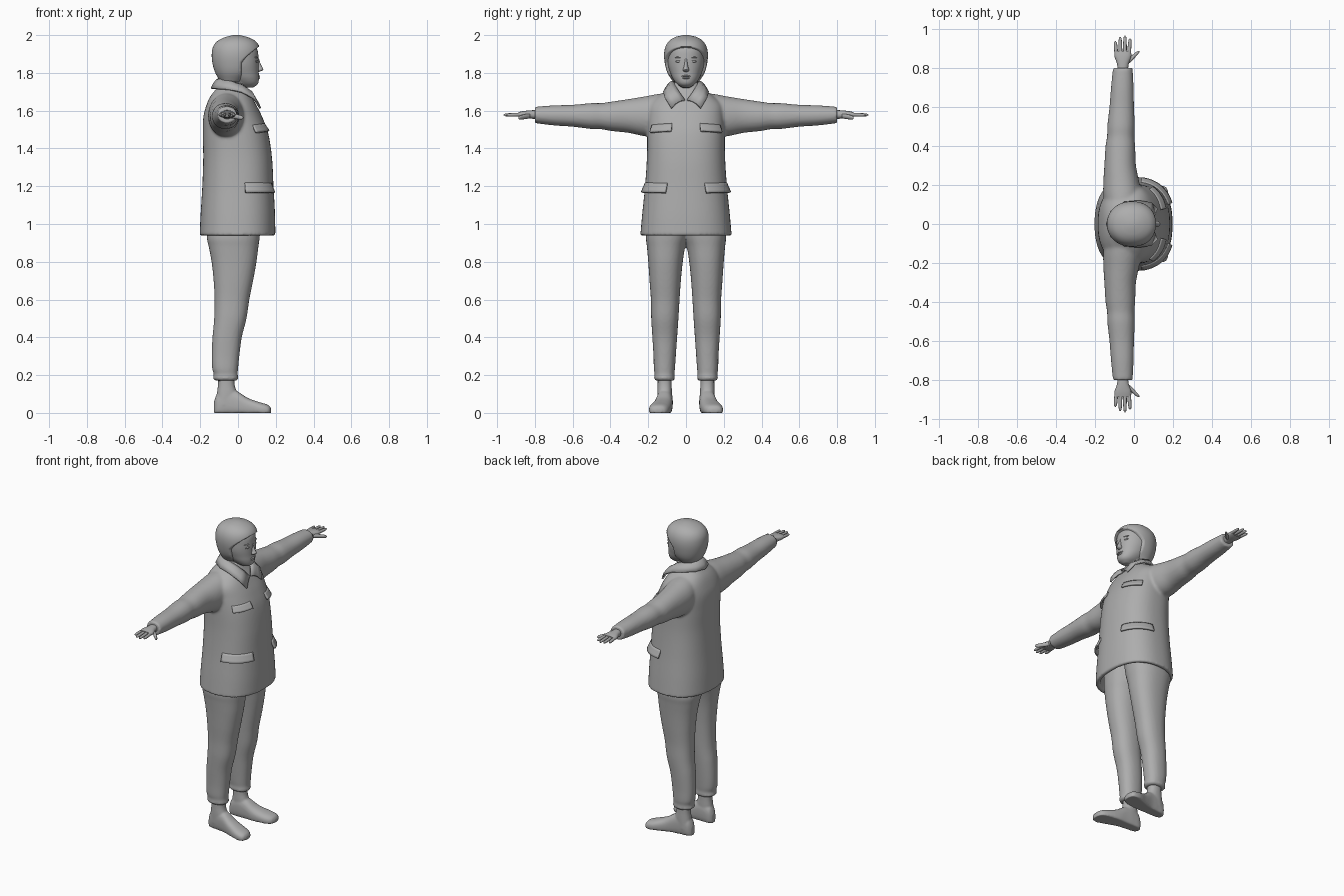
import bpy, bmesh, math
from mathutils import Vector

if "Cube" in bpy.data.objects:
    bpy.data.objects.remove(bpy.data.objects["Cube"])

grey = bpy.data.materials.new("plain grey")
grey.diffuse_color = (0.42, 0.42, 0.42, 1)
grey.use_nodes = True
grey.node_tree.nodes["Principled BSDF"].inputs["Base Color"].default_value = grey.diffuse_color
ORDER = {"x": (1, 2, 0), "y": (0, 2, 1), "z": (0, 1, 2)}   # ring axes a, b, then length


def sample(rows, t):
    """Smoothly interpolate rows of (t, a0, a1, b0, b1)."""
    i = 0
    while i < len(rows) - 2 and t > rows[i + 1][0]:
        i += 1

    def slope(k, c):
        lo, hi = max(k - 1, 0), min(k + 1, len(rows) - 1)
        return (rows[hi][c] - rows[lo][c]) / (rows[hi][0] - rows[lo][0])
    h = rows[i + 1][0] - rows[i][0]
    s = (t - rows[i][0]) / h
    return (t,) + tuple(
        (2*s**3 - 3*s**2 + 1) * rows[i][c] + (s**3 - 2*s**2 + s) * h * slope(i, c)
        + (3*s**2 - 2*s**3) * rows[i + 1][c] + (s**3 - s**2) * h * slope(i + 1, c)
        for c in range(1, 5))


def dense(rows, n):
    return [sample(rows, rows[0][0] + (rows[-1][0] - rows[0][0]) * k / n) for k in range(n + 1)]


def ring_point(row, ang, axis="z", power=2.3, grow=0):
    t, a0, a1, b0, b1 = row
    c, s = math.cos(ang), math.sin(ang)
    p = Vector((0, 0, 0))
    ia, ib, it = ORDER[axis]
    p[ia] = (a0 + a1) / 2 + ((a1 - a0) / 2 + grow) * math.copysign(abs(c) ** (2 / power), c)
    p[ib] = (b0 + b1) / 2 + ((b1 - b0) / 2 + grow) * math.copysign(abs(s) ** (2 / power), s)
    p[it] = t
    return p


def loft(bm, rows, axis="z", n=32, power=2.3, side=1):
    rings = []
    for row in rows:
        ring = []
        for k in range(n):
            p = ring_point(row, 2 * math.pi * k / n, axis, power)
            ring.append(bm.verts.new((p.x, p.y * side, p.z)))
        rings.append(ring)
    for r, q in zip(rings, rings[1:]):
        for k in range(n):
            j = (k + 1) % n
            bm.faces.new((r[k], r[j], q[j], q[k]))
    bm.faces.new(rings[0])
    bm.faces.new(rings[-1])


def finish(name, bm, mirror=False, solid=0, voxel=0, smooth=0, angle=50):
    bmesh.ops.recalc_face_normals(bm, faces=bm.faces[:])
    me = bpy.data.meshes.new(name)
    bm.to_mesh(me)
    bm.free()
    me.materials.append(grey)
    me.shade_smooth()
    me.set_sharp_from_angle(angle=math.radians(angle))
    ob = bpy.data.objects.new(name, me)
    bpy.context.collection.objects.link(ob)
    if mirror:
        m = ob.modifiers.new("mirror", "MIRROR")
        m.use_axis = (False, True, False)
    if solid:
        m = ob.modifiers.new("thickness", "SOLIDIFY")
        m.thickness, m.offset = solid, 0
    if voxel:
        m = ob.modifiers.new("blend", "REMESH")
        m.mode, m.voxel_size, m.use_smooth_shade = "VOXEL", voxel, True
        m = ob.modifiers.new("soften", "SMOOTH")
        m.factor, m.iterations = 0.5, smooth
    return ob


def sym(*rows):
    return [(z, x0, x1, -h, h) for z, x0, x1, h in rows]


# jacket: body with hollow hem, blended into both sleeves
torso = sym((.938, -.203, .198, .242), (1.05, -.198, .196, .232), (1.2, -.189, .188, .217),
            (1.35, -.184, .18, .207), (1.48, -.186, .16, .205), (1.57, -.183, .127, .203),
            (1.63, -.167, .097, .195), (1.675, -.147, .072, .15), (1.71, -.12, .052, .095),
            (1.75, -.09, .035, .065))
sleeve = [(.05, -.14, .03, 1.5, 1.70), (.15, -.157, .037, 1.465, 1.688),
          (.22, -.157, .026, 1.465, 1.675), (.3, -.152, .01, 1.482, 1.662),
          (.4, -.146, .006, 1.493, 1.647), (.45, -.138, .002, 1.502, 1.64),
          (.5, -.137, .004, 1.503, 1.64), (.6, -.126, .0, 1.515, 1.631),
          (.7, -.118, -.002, 1.522, 1.628), (.8, -.108, -.007, 1.534, 1.621)]
bm = bmesh.new()
inner = [(z, x0 + d, x1 - d, y0 + d, y1 - d) for d, (z, x0, x1, y0, y1) in
         ((.035, sample(torso, 1.03)), (.025, torso[0]))]
loft(bm, inner + dense(torso, 60), n=64, power=2.4)
for side in (1, -1):
    loft(bm, dense(sleeve, 50), "y", 40, 2.1, side)
finish("jacket", bm, voxel=.008, smooth=6)


# pocket flaps following the jacket, flaring toward their lower edge
def flap(name, a0, a1, z0, z1, flare, tilt):
    bm = bmesh.new()
    nu, nv = 16, 4
    grid = []
    for u in range(nu + 1):
        ang = math.radians(a0 + (a1 - a0) * u / nu)
        col = []
        for v in range(nv + 1):
            z = z0 + (z1 - z0) * v / nv + tilt * u / nu
            col.append(bm.verts.new(ring_point(sample(torso, z), ang, power=2.4,
                                               grow=flare * (1 - v / nv) - .002)))
        grid.append(col)
    for u in range(nu):
        for v in range(nv):
            bm.faces.new((grid[u][v], grid[u + 1][v], grid[u + 1][v + 1], grid[u][v + 1]))
    finish(name, bm, mirror=True, solid=.012)


flap("chest_pocket_flap", 17, 58, 1.492, 1.53, .014, -.008)
flap("lower_pocket_flap", 23, 82, 1.165, 1.215, .018, .002)

# folded shirt collar: fold line and outer edge, from front point to nape
fold = [(.088, .006, 1.655), (.065, .038, 1.70), (.02, .06, 1.735),
        (-.04, .064, 1.755), (-.085, .038, 1.765), (-.1, 0, 1.768)]
edge = [(.118, .078, 1.612), (.085, .11, 1.665), (.02, .118, 1.698),
        (-.05, .11, 1.712), (-.115, .065, 1.716), (-.14, 0, 1.716)]
bm = bmesh.new()
cols = [[bm.verts.new(Vector(f).lerp(Vector(e), s) + Vector((0, 0, .012 * math.sin(math.pi * s))))
         for s in (0, .33, .67, 1)] for f, e in zip(fold, edge)]
for c, d in zip(cols, cols[1:]):
    for k in range(3):
        bm.faces.new((c[k], d[k], d[k + 1], c[k + 1]))
finish("collar", bm, mirror=True, solid=.01)

# trousers: two legs blended at the crotch, gathered at the ankle
leg = [(.17, -.118, -.008, .065, .16), (.185, -.135, .003, .058, .17), (.2, -.127, -.002, .062, .166),
       (.23, -.136, .0, .059, .17), (.3, -.139, .007, .054, .172), (.4, -.135, .02, .047, .178),
       (.5, -.126, .045, .04, .184), (.6, -.124, .06, .034, .186), (.7, -.129, .08, .027, .193),
       (.8, -.14, .098, .017, .2), (.88, -.155, .108, .004, .207), (.93, -.165, .115, -.01, .212),
       (1.05, -.155, .125, -.02, .2)]
bm = bmesh.new()
for side in (1, -1):
    loft(bm, dense(leg, 70), n=40, side=side)
finish("trousers", bm, voxel=.008, smooth=3)

# feet and ankles
foot = [(-.127, .092, .125, -.01, .06), (-.112, .076, .142, -.02, .1), (-.06, .07, .152, -.02, .13),
        (-.01, .071, .158, -.02, .118), (.05, .073, .174, -.02, .08), (.11, .082, .194, -.02, .058),
        (.15, .095, .195, -.02, .046), (.168, .11, .185, -.015, .036), (.176, .13, .165, -.005, .022)]
ankle = [(.04, -.118, -.005, .074, .152), (.1, -.112, -.005, .074, .152),
         (.15, -.106, -.018, .076, .15), (.21, -.106, -.018, .076, .15)]
bm = bmesh.new()
loft(bm, dense(foot, 40), "x", 32, 2.5)
loft(bm, dense(ankle, 12))
for v in bm.verts:
    v.co.z = max(v.co.z, 0)
finish("foot", bm, mirror=True, voxel=.006, smooth=4)

# hands: palm, four fingers and a thumb
bm = bmesh.new()
palm = [(.77, -.083, -.032, 1.553, 1.603), (.82, -.087, -.027, 1.558, 1.602),
        (.86, -.1, -.014, 1.561, 1.598), (.888, -.1, -.016, 1.567, 1.592)]
loft(bm, dense(palm, 16), "y", 24)


def finger(y0, y1, xa, xb, za, zb, r):
    rows = []
    for s, k in ((0, 1), (.4, 1), (.75, .9), (.93, .65), (1, .2)):
        x, z = xa + (xb - xa) * s, za + (zb - za) * s
        rows.append((y0 + (y1 - y0) * s, x - r * k, x + r * k, z - r * k, z + r * k))
    loft(bm, dense(rows, 12), "y", 12, 2)


for xa, xb, tip in ((-.09, -.096, .938), (-.069, -.071, .96), (-.047, -.046, .966), (-.026, -.02, .952)):
    finger(.865, tip, xa, xb, 1.58, 1.577, .0095)
finger(.825, .888, -.035, .025, 1.573, 1.562, .013)
finish("hand", bm, mirror=True)

# head and neck
head = sym((1.722, .035, .08, .02), (1.74, -.005, .105, .047), (1.77, -.05, .111, .07),
           (1.8, -.085, .11, .083), (1.84, -.115, .11, .096), (1.88, -.13, .109, .1),
           (1.93, -.122, .1, .097), (1.97, -.09, .065, .075), (1.985, -.04, .02, .03))
neck = sym((1.64, -.085, .045, .062), (1.7, -.082, .042, .058), (1.75, -.08, .04, .057),
           (1.8, -.08, .045, .06))
bm = bmesh.new()
loft(bm, dense(head, 40), n=48, power=2.15)
loft(bm, dense(neck, 10))
finish("head", bm, voxel=.006, smooth=4)

# hair: cap that dips under the skin in front of the hairline
hair = sym((1.755, -.095, .03, .07), (1.8, -.12, .085, .098), (1.85, -.135, .112, .112),
           (1.9, -.139, .119, .116), (1.94, -.131, .113, .108), (1.97, -.107, .09, .088),
           (1.99, -.066, .05, .056), (2.0, -.025, .01, .015))
bm = bmesh.new()
loft(bm, dense(hair, 56), n=96, power=2.1)
for v in bm.verts:
    limit = .015 + .1 * min(max((v.co.z - 1.85) / .09, 0), 1) ** 1.3
    if v.co.z > 1.945:
        limit = 1
    k = min(max((v.co.x - limit) / .012, 0), 1)
    v.co.x *= 1 - .2 * k
    v.co.y *= 1 - .2 * k
finish("hair", bm, angle=70)

# face: nose, lips, eyes and brows
bm = bmesh.new()
loft(bm, dense(sym((1.806, .09, .114, .011), (1.816, .09, .134, .017), (1.826, .09, .131, .013),
                   (1.845, .09, .121, .009), (1.875, .085, .111, .007)), 16), n=20, power=2)
finish("nose", bm)


def bumps(name, centre, size, mirror, turn=0):
    bm = bmesh.new()
    bmesh.ops.create_uvsphere(bm, u_segments=20, v_segments=12, radius=1)
    for v in bm.verts:
        x, y, z = (v.co[i] * size[i] for i in range(3))
        c, s = math.cos(turn), math.sin(turn)
        v.co = Vector((x * c - y * s, x * s + y * c, z)) + Vector(centre)
    finish(name, bm, mirror=mirror)


bumps("upper_lip", (.106, 0, 1.783), (.011, .024, .0055), False)
bumps("lower_lip", (.105, 0, 1.773), (.011, .02, .0065), False)
bumps("eye", (.096, .04, 1.861), (.009, .017, .0065), True, .3)
bumps("brow", (.096, .041, 1.882), (.008, .022, .004), True, .3)
